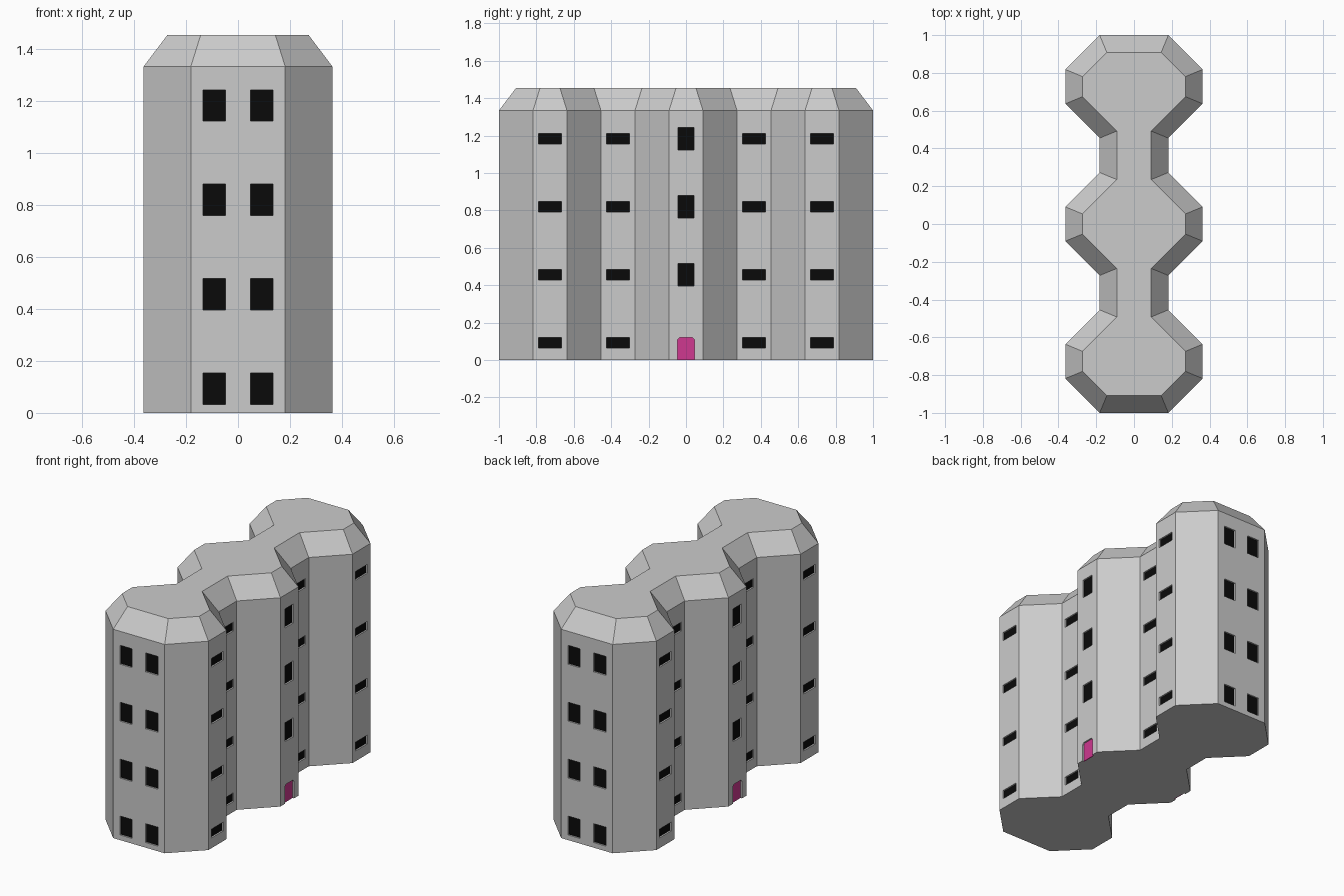
import bpy, bmesh
from mathutils import Matrix, Vector
from math import tan, radians

if "Cube" in bpy.data.objects:
    bpy.data.objects.remove(bpy.data.objects["Cube"])

U = 1 / 11            # plan module
WALL, TOP = 1.334, 1.4545
FLOOR = 4 * U
RECESS = 0.012


def material(name, color):
    m = bpy.data.materials.new(name)
    m.diffuse_color = color
    m.use_nodes = True
    m.node_tree.nodes["Principled BSDF"].inputs["Base Color"].default_value = m.diffuse_color
    return m


def finish(name, bm, mat=None):
    bmesh.ops.recalc_face_normals(bm, faces=bm.faces)
    me = bpy.data.meshes.new(name)
    bm.to_mesh(me)
    bm.free()
    ob = bpy.data.objects.new(name, me)
    bpy.context.collection.objects.link(ob)
    if mat:
        me.materials.append(mat)
    return ob


def prism(bm, profile, frame, d0, d1):
    """Extrude a wall profile (along, up) between two outward distances."""
    a, b = [[bm.verts.new(frame @ Vector((x, z, d))) for x, z in profile] for d in (d0, d1)]
    bm.faces.new(a)
    bm.faces.new(b)
    for i in range(len(a)):
        j = (i + 1) % len(a)
        bm.faces.new((a[i], a[j], b[j], b[i]))


def rect(x, z, w, h):
    return [(x - w / 2, z - h / 2), (x + w / 2, z - h / 2),
            (x + w / 2, z + h / 2), (x - w / 2, z + h / 2)]


def wall_frame(origin, outward):
    out = Vector(outward)
    up = Vector((0, 0, 1))
    m = Matrix((up.cross(out), up, out)).transposed().to_4x4()
    m.translation = origin
    return m


# Building shell: three joined octagonal bays with a bevelled roof
half = [(2, -11), (4, -9), (4, -7), (2, -5), (2, -3), (4, -1),
        (4, 1), (2, 3), (2, 5), (4, 7), (4, 9), (2, 11)]
plan = [Vector((x * U, y * U)) for x, y in half + [(-x, -y) for x, y in half]]
inset = []
for i, p in enumerate(plan):
    e0 = (p - plan[i - 1]).normalized()
    e1 = (plan[(i + 1) % len(plan)] - p).normalized()
    n0, n1 = Vector((-e0.y, e0.x)), Vector((-e1.y, e1.x))
    inset.append(p + (n0 + n1) * U / (1 + n0.dot(n1)))

bm = bmesh.new()
rings = [[bm.verts.new((p.x, p.y, z)) for p in pts]
         for pts, z in ((plan, 0), (plan, WALL), (inset, TOP))]
for lo, hi in zip(rings, rings[1:]):
    for i in range(len(lo)):
        j = (i + 1) % len(lo)
        bm.faces.new((lo[i], lo[j], hi[j], hi[i]))
bm.faces.new(rings[0])
bm.faces.new(rings[-1])
building = finish("building", bm)

# Window and door layout, repeated on opposite sides
windows, doors = [], []
for s in (1, -1):
    end = wall_frame((0, -s * 11 * U, 0), (0, -s, 0))
    for k in range(4):
        z = 0.093 + k * FLOOR
        for x in (-U, U):
            windows.append((rect(x, z, 0.086, 0.121), end))
        for y, x in ((-8, 4), (-4, 2), (4, 2), (8, 4)):
            side = wall_frame((s * x * U, y * U, 0), (s, 0, 0))
            windows.append((rect(0, z, 0.121, 0.056), side))
    mid = wall_frame((s * 4 * U, 0, 0), (s, 0, 0))
    for k in range(1, 4):
        windows.append((rect(0, 0.093 + k * FLOOR, 0.085, 0.121), mid))
    doors.append(mid)

door_half = [(0, 0), (0.0455, 0), (0.0455, 0.109), (0.034, 0.121), (0, 0.121)]
door_hole = [(-0.0455, -0.02), (0.0455, -0.02), (0.0455, 0.109),
             (0.034, 0.121), (-0.034, 0.121), (-0.0455, 0.109)]

# Recesses cut into the walls
bm = bmesh.new()
for profile, frame in windows + [(door_hole, f) for f in doors]:
    prism(bm, profile, frame, -RECESS, 0.02)
cutter = finish("opening_cutter", bm)
cutter.hide_render = True
mod = building.modifiers.new("openings", "BOOLEAN")
mod.operation = "DIFFERENCE"
mod.solver = "EXACT"
mod.object = cutter
bpy.context.view_layer.objects.active = building
bpy.ops.object.modifier_apply(modifier="openings")
bpy.data.objects.remove(cutter)

# Dark window panes
bm = bmesh.new()
for profile, frame in windows:
    prism(bm, profile, frame, -RECESS - 0.004, -RECESS + 0.002)
finish("window_panes", bm, material("dark_glass", (0.003, 0.003, 0.003, 1)))

# Double doors
pink = material("pink_door", (0.62, 0.04, 0.28, 1))
for side, frame in zip(("right", "left"), doors):
    for leaf, sx in (("a", 1), ("b", -1)):
        bm = bmesh.new()
        prism(bm, [(sx * x, z) for x, z in door_half], frame, -RECESS - 0.004, -RECESS + 0.002)
        finish(f"{side}_door_leaf_{leaf}", bm, pink)
